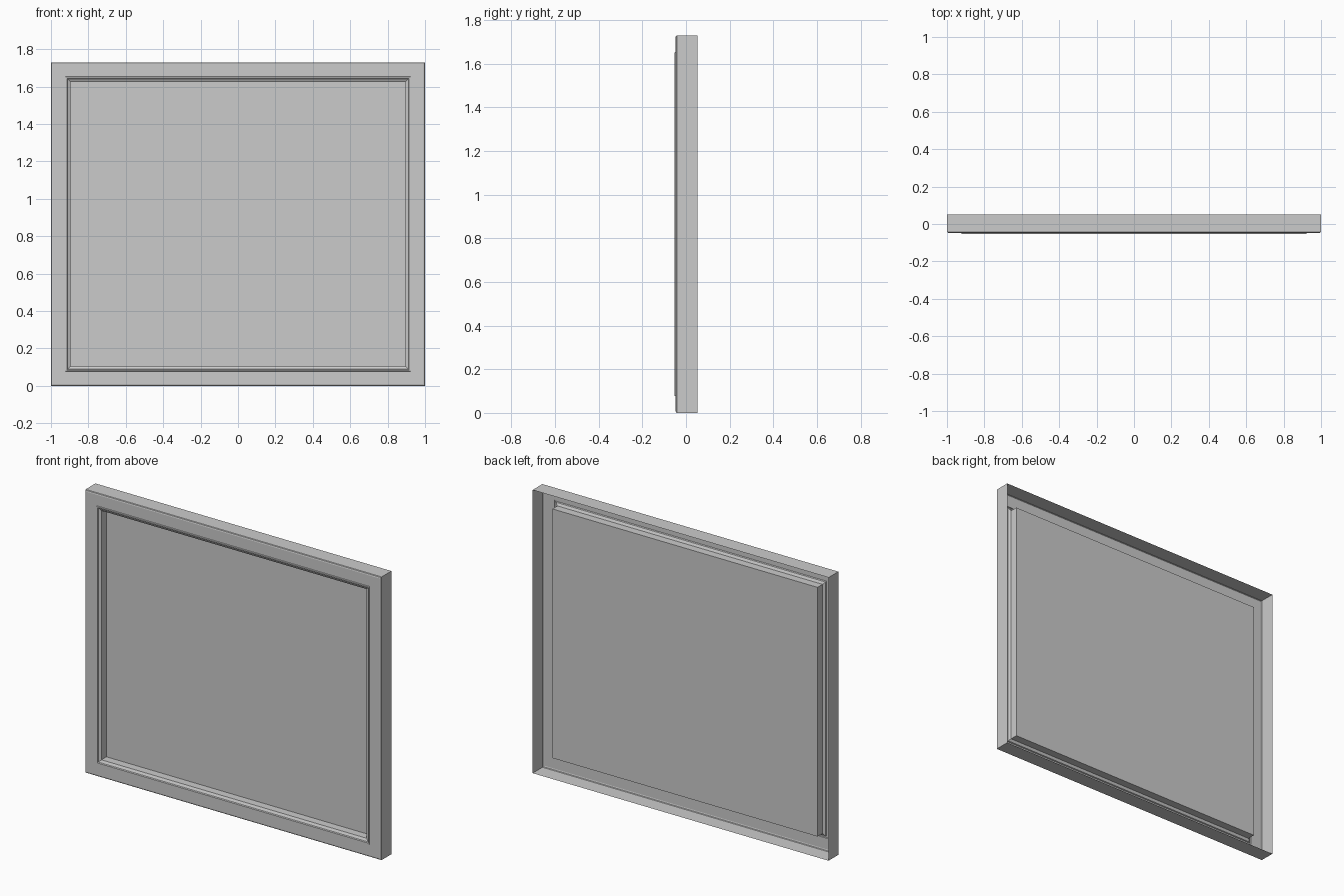
import bpy

if "Cube" in bpy.data.objects:
    bpy.data.objects.remove(bpy.data.objects["Cube"])

W, H = 1.0, 1.73  # half width, full height


def rect(inset, y):
    x = W - inset
    return [(-x, y, inset), (x, y, inset), (x, y, H - inset), (-x, y, H - inset)]


def add_mesh(name, verts, faces):
    me = bpy.data.meshes.new(name)
    me.from_pydata(verts, [], faces)
    me.update()
    ob = bpy.data.objects.new(name, me)
    bpy.context.collection.objects.link(ob)
    return ob


# Moulding section (inset from outer edge, y): hollow pressed shell, open at the back
profile = [
    (0.0, 0.052), (0.0, -0.042),       # outer side wall
    (0.003, -0.046), (0.010, -0.048),  # rounded front edge
    (0.077, -0.048),                   # flat face
    (0.079, -0.053), (0.086, -0.053),  # raised bead
    (0.089, -0.046), (0.104, -0.038),  # sloped inner lip
    (0.104, 0.010),                    # inner wall back to the panel
]
verts, faces = [], []
for inset, y in profile:
    verts += rect(inset, y)
for r in range(len(profile) - 1):
    for i in range(4):
        a, b = r * 4 + i, r * 4 + (i + 1) % 4
        faces.append((a, a + 4, b + 4, b))
add_mesh("frame_moulding", verts, faces)

# Flat recessed panel closing the opening
add_mesh("recessed_panel", rect(0.104, 0.010), [(0, 1, 2, 3)])
